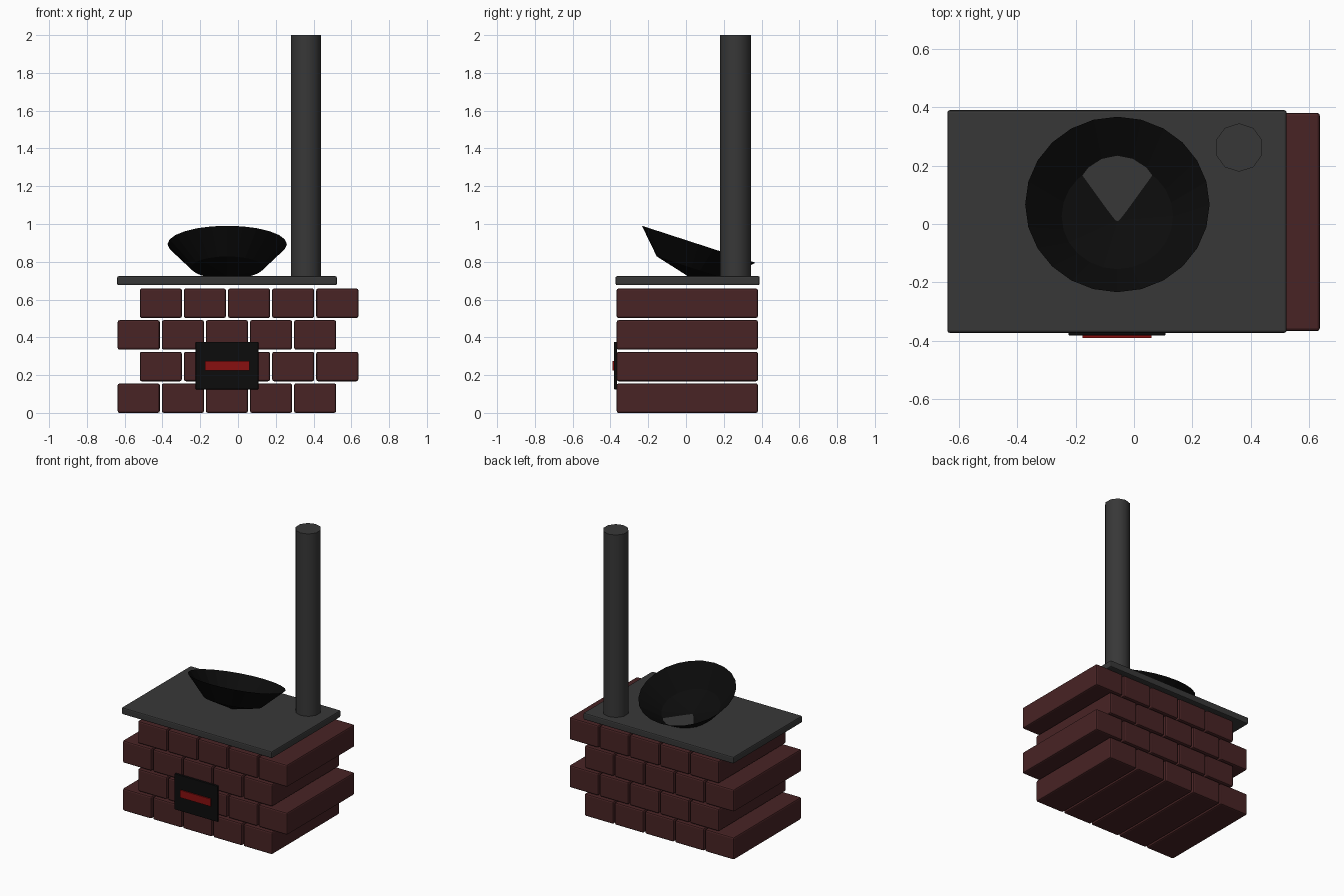
import bpy, bmesh, math
from mathutils import Matrix

if "Cube" in bpy.data.objects:
    bpy.data.objects.remove(bpy.data.objects["Cube"])


def mat(name, rgb):
    m = bpy.data.materials.new(name)
    m.diffuse_color = (*rgb, 1)
    m.use_nodes = True
    m.node_tree.nodes["Principled BSDF"].inputs["Base Color"].default_value = m.diffuse_color
    return m


BRICK = mat("brick red", (0.065, 0.017, 0.018))
IRON = mat("dark iron", (0.039, 0.039, 0.039))
BLACK = mat("soot black", (0.0035, 0.0035, 0.0035))
EMBER = mat("ember red", (0.25, 0.005, 0.005))


def finish(name, bm, material):
    me = bpy.data.meshes.new(name)
    bm.to_mesh(me)
    bm.free()
    me.materials.append(material)
    ob = bpy.data.objects.new(name, me)
    bpy.context.collection.objects.link(ob)
    return ob


def box(name, lo, hi, material, bevel=0.0):
    bm = bmesh.new()
    bmesh.ops.create_cube(bm, size=1)
    for v in bm.verts:
        v.co = [(a + b) / 2 + c * (b - a) for a, b, c in zip(lo, hi, v.co)]
    ob = finish(name, bm, material)
    if bevel:
        mod = ob.modifiers.new("bevel", 'BEVEL')
        mod.width = bevel
        mod.segments = 2
    return ob


# staggered brick courses
for row in range(4):
    x0 = -0.637 + 0.117 * (row % 2)
    z0 = row * 0.1675
    for i in range(5):
        x = x0 + i * 0.2335
        box(f"brick_{row}_{i}", (x, -0.367, z0), (x + 0.223, 0.381, z0 + 0.156),
            BRICK, 0.01)

# stove top plate
box("top_plate", (-0.64, -0.373, 0.676), (0.523, 0.39, 0.724), IRON, 0.008)

# fire door with glowing slot
box("fire_door", (-0.224, -0.382, 0.125), (0.108, -0.365, 0.375), BLACK, 0.003)
box("door_slot", (-0.176, -0.39, 0.224), (0.06, -0.381, 0.276), EMBER)

# chimney pipe
bm = bmesh.new()
bmesh.ops.create_cone(bm, cap_ends=True, segments=10, radius1=0.083, radius2=0.083,
                      depth=1.3, matrix=Matrix.Translation((0.36, 0.262, 1.35)))
for f in bm.faces:
    f.smooth = abs(f.normal.z) < 0.5
for e in bm.edges:
    e.smooth = all(f.smooth for f in e.link_faces)
finish("chimney_pipe", bm, IRON)

# tilted open pan, a thin shell dipping through the plate
bm = bmesh.new()
N = 24
rings = [[bm.verts.new((r * math.cos(2 * math.pi * k / N), r * math.sin(2 * math.pi * k / N), z))
          for k in range(N)] for r, z in ((0.316, 0), (0.191, -0.13))]
pole = bm.verts.new((0, 0, -0.179))
for k in range(N):
    j = (k + 1) % N
    bm.faces.new((rings[0][j], rings[0][k], rings[1][k], rings[1][j]))
    bm.faces.new((rings[1][j], rings[1][k], pole))
bmesh.ops.transform(bm, verts=bm.verts, matrix=Matrix.Translation((-0.057, 0.067, 0.893))
                    @ Matrix.Rotation(math.radians(-18), 4, 'X'))
finish("pan", bm, BLACK)
